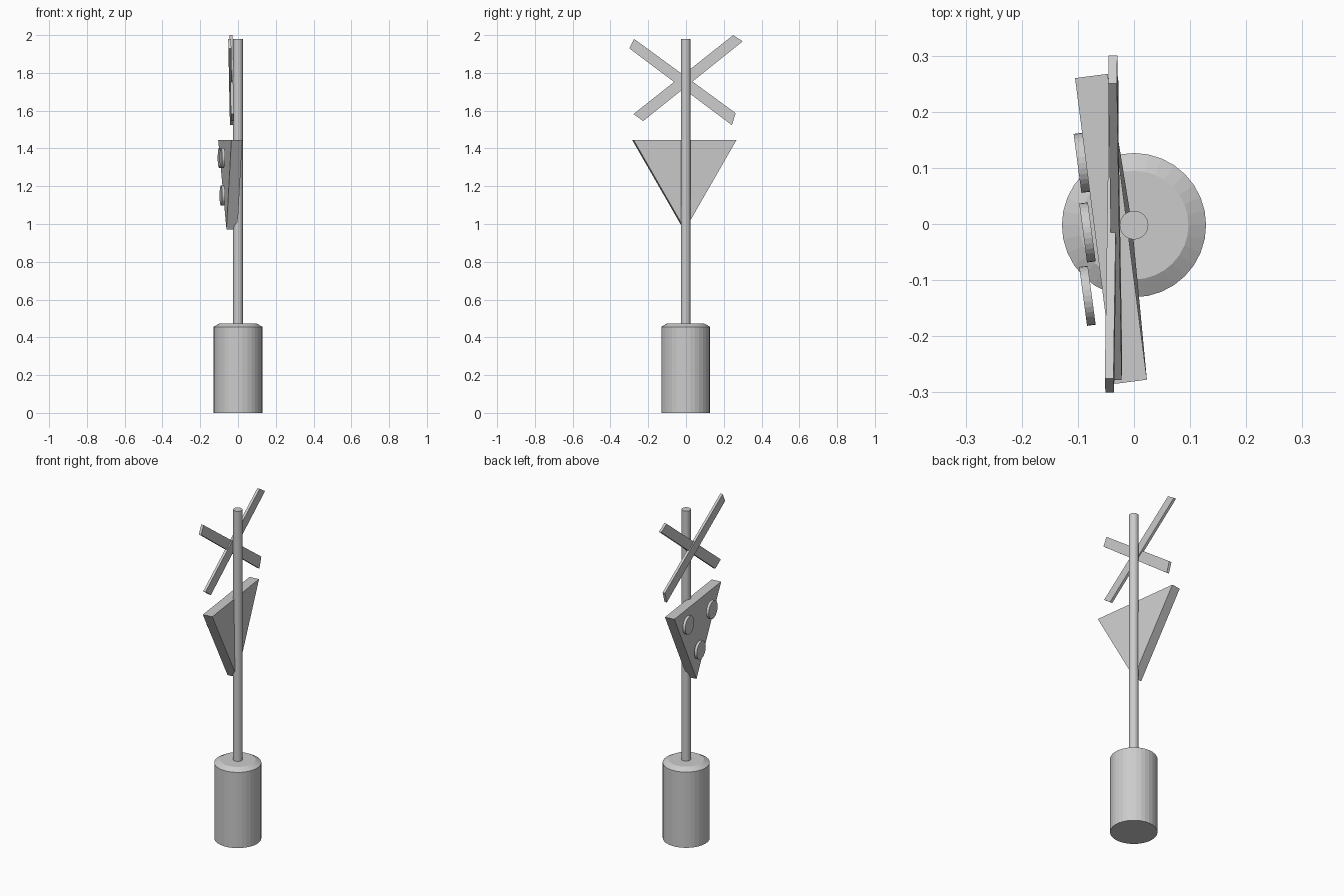
import bpy, bmesh
from mathutils import Vector

if "Cube" in bpy.data.objects:
    bpy.data.objects.remove(bpy.data.objects["Cube"])

CY = -0.002  # axis of post and base in y


def finish(name, bm):
    bmesh.ops.recalc_face_normals(bm, faces=bm.faces)
    me = bpy.data.meshes.new(name)
    bm.to_mesh(me)
    bm.free()
    ob = bpy.data.objects.new(name, me)
    bpy.context.collection.objects.link(ob)
    return ob


def slab(name, corners, thickness):
    """Flat outline pushed along a thickness vector."""
    bm = bmesh.new()
    face = bm.faces.new([bm.verts.new(c) for c in corners])
    ext = bmesh.ops.extrude_face_region(bm, geom=[face], use_keep_orig=True)
    moved = [g for g in ext["geom"] if isinstance(g, bmesh.types.BMVert)]
    bmesh.ops.translate(bm, verts=moved, vec=thickness)
    return finish(name, bm)


def cylinder(name, radius, depth, center, axis=(0, 0, 1), sides=32):
    bm = bmesh.new()
    bmesh.ops.create_cone(bm, cap_ends=True, segments=sides,
                          radius1=radius, radius2=radius, depth=depth)
    ob = finish(name, bm)
    ob.rotation_euler = Vector(axis).to_track_quat('Z', 'Y').to_euler()
    ob.location = center
    return ob


# Weighted base with chamfered top
bm = bmesh.new()
bmesh.ops.create_cone(bm, cap_ends=True, segments=32, radius1=0.1285,
                      radius2=0.1285, depth=0.456)
bmesh.ops.translate(bm, verts=bm.verts, vec=(0, CY, 0.228))
bm.faces.ensure_lookup_table()
top = max(bm.faces, key=lambda f: f.calc_center_median().z)
bmesh.ops.inset_region(bm, faces=[top], thickness=0.0315, depth=0)
bmesh.ops.translate(bm, verts=top.verts, vec=(0, 0, 0.018))
finish("base", bm)

# Post
cylinder("post", 0.0255, 1.53, (0, CY, 1.215))

# Crossed boards, as (y, z) corners; x leans back from bottom to top
boards = {
    "cross_board_a": ([(-0.275, 1.98), (-0.30, 1.93), (0.243, 1.523), (0.263, 1.587)], -0.052),
    "cross_board_b": ([(0.25, 2.0), (0.30, 1.967), (-0.227, 1.545), (-0.278, 1.582)], -0.0455),
}
for name, (outline, x_top) in boards.items():
    pts = [(x_top + 0.0085 * (1.98 - z) / 0.42, y, z) for y, z in outline]
    slab(name, pts, (0.0155, 0, 0))

# Triangular signal panel, slightly turned and leaning
slab("triangle_panel",
     [(-0.105, 0.26, 1.445), (-0.035, -0.285, 1.445), (-0.061, -0.0125, 0.97)],
     (0.058, 0.0075, 0.0))

# Signal lamps
for i, c in enumerate([(-0.093, 0.109, 1.35), (-0.083, -0.015, 1.15),
                       (-0.083, -0.128, 1.35)]):
    cylinder(f"lamp_{i + 1}", 0.053, 0.0155, c, axis=(-0.991, -0.132, 0))
